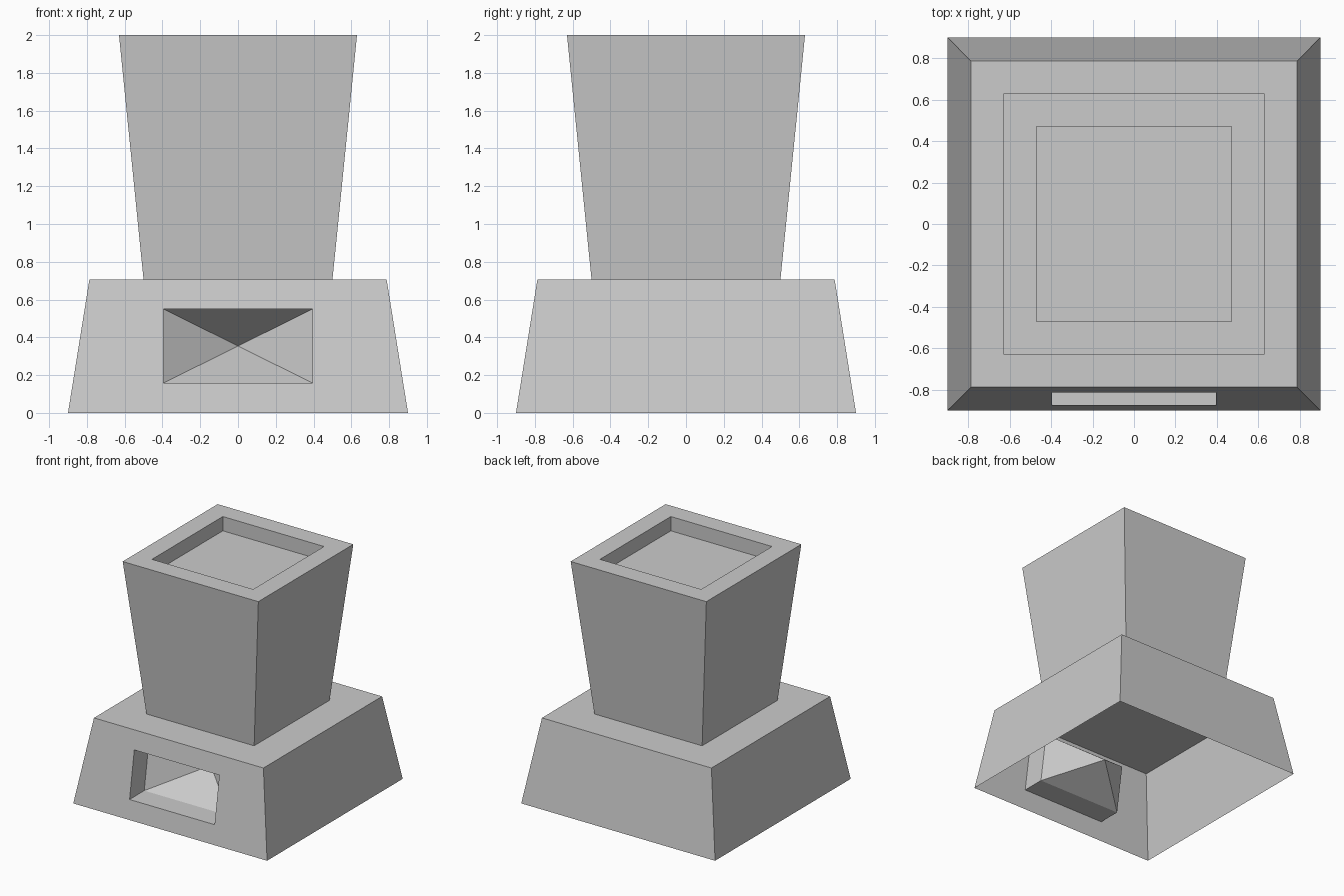
import bpy
import bmesh

cube = bpy.data.objects.get("Cube")
if cube:
    bpy.data.objects.remove(cube, do_unlink=True)

# Single stone colour
stone = bpy.data.materials.new("stone_grey")
colour = (0.6, 0.6, 0.6, 1)
stone.diffuse_color = colour
stone.use_nodes = True
stone.node_tree.nodes["Principled BSDF"].inputs["Base Color"].default_value = colour


def square(bm, half, z):
    """Ring of four corners, starting front right-hand side."""
    return [bm.verts.new((x * half, y * half, z))
            for x, y in ((-1, -1), (1, -1), (1, 1), (-1, 1))]


def bridge(bm, a, b):
    """Quads between two matching rings."""
    n = len(a)
    return [bm.faces.new((a[i], a[(i + 1) % n], b[(i + 1) % n], b[i]))
            for i in range(n)]


def finish(bm, name):
    mesh = bpy.data.meshes.new(name)
    bm.to_mesh(mesh)
    bm.free()
    mesh.materials.append(stone)
    obj = bpy.data.objects.new(name, mesh)
    bpy.context.collection.objects.link(obj)
    return obj


# Hollow plinth, open underneath, with a niche in its front wall
BOTTOM, TOP, LEDGE = 0.9, 0.787, 0.705
bm = bmesh.new()
low, high = square(bm, BOTTOM, 0), square(bm, TOP, LEDGE)
walls = bridge(bm, low, high)
bm.faces.new(high)
bm.faces.remove(walls[0])


def opening(depth):
    """Niche outline following the slope of the front wall."""
    return [bm.verts.new((x, -BOTTOM + (BOTTOM - TOP) * z / LEDGE + depth, z))
            for x, z in ((-0.395, 0.158), (0.395, 0.158),
                         (0.395, 0.55), (-0.395, 0.55))]


mouth, rim = opening(0), opening(0.195)
bridge(bm, [low[0], low[1], high[1], high[0]], mouth)
bridge(bm, mouth, rim)

# Pointed back of the niche
apex = bm.verts.new((0, -0.36, 0.354))
for i in range(4):
    bm.faces.new((rim[i], rim[(i + 1) % 4], apex))
finish(bm, "plinth")

# Flared pillar with a shallow square tray in its top
bm = bmesh.new()
rings = [square(bm, half, z) for half, z in
         ((0.5, LEDGE), (0.63, 2), (0.47, 2), (0.47, 1.88))]
for a, b in zip(rings, rings[1:]):
    bridge(bm, a, b)
bm.faces.new(rings[-1])
finish(bm, "pillar")
